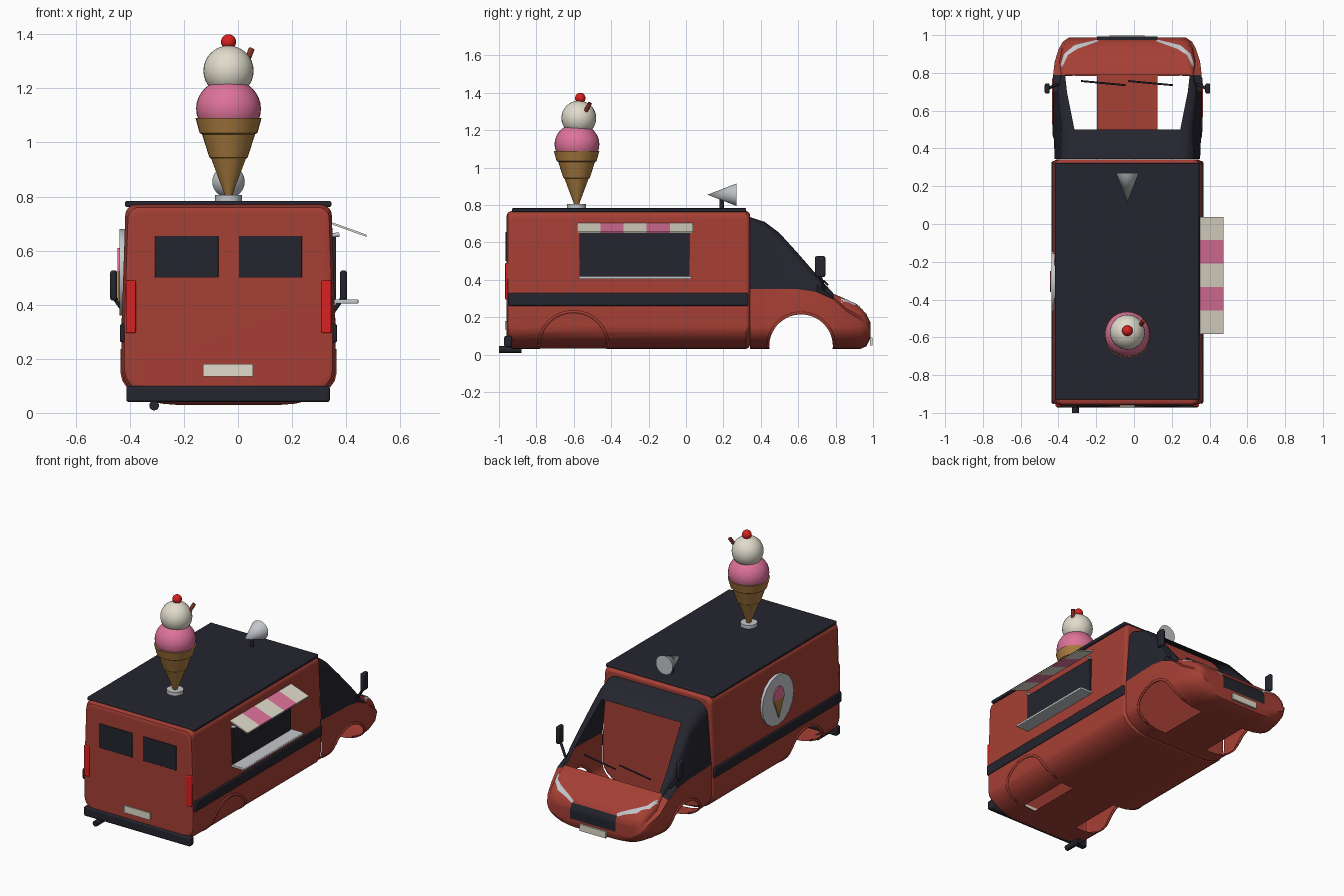
import bpy, bmesh, math
from mathutils import Vector
from mathutils.bvhtree import BVHTree

cube = bpy.data.objects.get("Cube")
if cube:
    bpy.data.objects.remove(cube, do_unlink=True)

CX = -0.035          # centre line of the van
FLOOR = 0.03
parts = []


def material(name, r, g, b):
    m = bpy.data.materials.new(name)
    m.use_nodes = True
    m.diffuse_color = (r, g, b, 1)
    m.node_tree.nodes["Principled BSDF"].inputs["Base Color"].default_value = (r, g, b, 1)
    return m


RED = material("body red", 0.38, 0.05, 0.035)
DARK = material("dark trim", 0.018, 0.018, 0.028)
LAMP = material("bright red", 0.7, 0.015, 0.015)
CREAM = material("cream", 0.75, 0.71, 0.6)
PINK = material("pink", 0.73, 0.17, 0.32)
WAFFLE = material("waffle brown", 0.4, 0.2, 0.05)
GREY = material("light grey", 0.55, 0.57, 0.6)
CHOC = material("chocolate", 0.22, 0.03, 0.02)


def finish(name, bm, *mats):
    bmesh.ops.recalc_face_normals(bm, faces=bm.faces)
    me = bpy.data.meshes.new(name)
    bm.to_mesh(me)
    bm.free()
    for m in mats:
        me.materials.append(m)
    ob = bpy.data.objects.new(name, me)
    bpy.context.collection.objects.link(ob)
    parts.append(ob)
    return ob


def box(name, mat, x, y, z, bevel=0.0):
    bm = bmesh.new()
    bmesh.ops.create_cube(bm, size=1)
    for v in bm.verts:
        v.co = [(a + b) / 2 + c * (b - a) for (a, b), c in zip((x, y, z), v.co)]
    ob = finish(name, bm, mat)
    if bevel:
        mod = ob.modifiers.new("soft edges", "BEVEL")
        mod.width, mod.segments = bevel, 3
    return ob


def tube(name, mat, start, end, r):
    a, b = Vector(start), Vector(end)
    bm = bmesh.new()
    bmesh.ops.create_cone(bm, cap_ends=True, segments=16, radius1=r, radius2=r, depth=(b - a).length)
    ob = finish(name, bm, mat)
    ob.location = (a + b) / 2
    ob.rotation_euler = (b - a).to_track_quat("Z", "Y").to_euler()
    return ob


def lathe(name, mat, profile, loc, tilt=0.0):
    bm = bmesh.new()
    vs = [bm.verts.new((r, 0, z)) for r, z in profile]
    es = [bm.edges.new(p) for p in zip(vs, vs[1:])]
    bmesh.ops.spin(bm, geom=vs + es, axis=(0, 0, 1), cent=(0, 0, 0), steps=32, angle=math.tau)
    bmesh.ops.remove_doubles(bm, verts=bm.verts, dist=1e-4)
    ob = finish(name, bm, mat)
    ob.location, ob.rotation_euler.x = loc, tilt
    return ob


def ball(name, mat, loc, r, squash=1.0):
    bm = bmesh.new()
    bmesh.ops.create_uvsphere(bm, u_segments=32, v_segments=16, radius=r)
    ob = finish(name, bm, mat)
    ob.location, ob.scale.z = loc, squash
    return ob


def ring(y, half, top_half, top, bottom, rt, belt):
    """Closed van section: rounded roof corners and a wide tub-shaped floor."""
    rz = min(0.12, belt - bottom - 0.01)
    turn = [math.pi / 2 * i / 6 for i in range(7)]
    side = [(half - 0.2 + 0.2 * math.sin(a), bottom + rz - rz * math.cos(a)) for a in turn]
    side.append((half, belt))
    side += [(top_half - rt + rt * math.cos(a), top - rt + rt * math.sin(a)) for a in turn]
    return [(CX + x, y, z) for x, z in side] + [(CX - x, y, z) for x, z in reversed(side)]


def loft(stations):
    bm = bmesh.new()
    rings = [[bm.verts.new(p) for p in ring(*s)] for s in stations]
    for a, b in zip(rings, rings[1:]):
        for i in range(len(a)):
            j = (i + 1) % len(a)
            bm.faces.new((a[i], a[j], b[j], b[i]))
    bm.faces.new(rings[0])
    bm.faces.new(rings[-1])
    bmesh.ops.recalc_face_normals(bm, faces=bm.faces)
    return bm


def drape(name, mat, rows, tree, aim, lift=0.005):
    """Lay a grid of points on a hull as a thin plate."""
    aim, bm = Vector(aim), bmesh.new()
    grid = []
    for row in rows:
        hits = [tree.ray_cast(Vector(p), aim)[0] for p in row]
        grid.append([bm.verts.new(h - aim * lift) for h in hits])
    for a, b in zip(grid, grid[1:]):
        for i in range(len(a) - 1):
            bm.faces.new((a[i], a[i + 1], b[i + 1], b[i]))
    return finish(name, bm, mat)


def refine(path, n=5):
    out = [Vector(a).lerp(Vector(b), i / n) for a, b in zip(path, path[1:]) for i in range(n)]
    return out + [Vector(path[-1])]


def open_arches(ob, y, r, axle=0.045, inner=0.16):
    """Cut both wheel openings and drop the cut walls, leaving a hollow shell."""
    bm = bmesh.new()
    for s in (-1, 1):
        new = bmesh.ops.create_cone(bm, cap_ends=True, segments=64, radius1=r, radius2=r, depth=0.4)["verts"]
        for v in new:
            v.co = (CX + s * (inner + 0.2) + v.co.z, y + v.co.x, axle + v.co.y)
    cutter = finish("arch_cutter", bm)
    parts.remove(cutter)
    mod = ob.modifiers.new("arches", "BOOLEAN")
    mod.object, mod.operation, mod.solver = cutter, "DIFFERENCE", "EXACT"
    deps = bpy.context.evaluated_depsgraph_get()
    mesh = bpy.data.meshes.new_from_object(ob.evaluated_get(deps))
    ob.modifiers.clear()
    ob.data = mesh
    bpy.data.objects.remove(cutter, do_unlink=True)
    bm = bmesh.new()
    bm.from_mesh(mesh)

    def is_cut(f):
        on_rim = all(abs(math.hypot(v.co.y - y, v.co.z - axle) - r) < 0.002 for v in f.verts)
        on_cap = all(abs(abs(v.co.x - CX) - inner) < 0.002 for v in f.verts)
        return (on_rim and abs(f.normal.x) < 0.1) or (on_cap and abs(f.normal.x) > 0.9)

    def is_open(f):
        c = f.calc_center_median()
        screen = 0.5 < c.y < 0.79 and c.z > 0.3 and f.normal.z > 0.3 and abs(c.x - CX) < 0.2
        return ob.name == "cab" and (screen or (c.y < 0.36 and f.normal.y < -0.9))

    doomed = [f for f in bm.faces if is_cut(f) or is_open(f)]
    bmesh.ops.delete(bm, geom=doomed, context="FACES")
    bm.to_mesh(mesh)
    bm.free()


# Cargo box and cab shells, each with its arch lips
ends = [(-0.96, 0.03), (-0.952, 0.01), (-0.93, 0), (0.32, 0), (0.335, 0.008), (0.342, 0.02)]
cargo = loft([(y, 0.395 - i, 0.382 - i, 0.77 - i, FLOOR + i, 0.04, 0.33) for y, i in ends])
cab = loft([
    (0.343, 0.385, 0.36, 0.735, FLOOR, 0.08, 0.35),
    (0.42, 0.388, 0.355, 0.71, FLOOR, 0.08, 0.35),
    (0.5, 0.392, 0.35, 0.65, FLOOR, 0.07, 0.35),
    (0.6, 0.395, 0.36, 0.54, FLOOR, 0.06, 0.35),
    (0.7, 0.395, 0.37, 0.425, FLOOR, 0.05, 0.335),
    (0.79, 0.393, 0.35, 0.325, FLOOR, 0.02, 0.295),
    (0.86, 0.385, 0.36, 0.295, FLOOR, 0.05, 0.23),
    (0.93, 0.362, 0.345, 0.255, FLOOR, 0.05, 0.19),
    (0.965, 0.342, 0.33, 0.215, 0.045, 0.045, 0.16),
    (0.987, 0.31, 0.3, 0.17, 0.09, 0.03, 0.13)])
for f in cab.faces:
    low = min(v.co.z for v in f.verts)
    f.material_index = int(low > 0.29 and f.calc_center_median().y < 0.79)
cab_tree = BVHTree.FromBMesh(cab)
for name, bm, y, r in (("cargo_body", cargo, -0.602, 0.178), ("cab", cab, 0.615, 0.17)):
    tree = BVHTree.FromBMesh(bm)
    for s, label in ((-1, "right"), (1, "left")):
        rows = [[(CX + s, y + q * math.cos(a), 0.045 + q * math.sin(a)) for q in (r, r + 0.014)]
                for a in (math.pi * i / 32 for i in range(33))]
        lip = drape(f"{name}_{label}_arch_lip", RED, rows, tree, (-s, 0, 0))
        lip.modifiers.new("thickness", "SOLIDIFY").thickness = 0.008
    shell = finish(name, bm, RED, DARK)
    open_arches(shell, y, r)
    shell.modifiers.new("even shading", "WEIGHTED_NORMAL").keep_sharp = True

# Trim around the cargo box
box("roof_panel", DARK, (CX - 0.383, CX + 0.38), (-0.93, 0.322), (0.762, 0.783), 0.006)
box("rear_bumper", DARK, (CX - 0.378, CX + 0.375), (-0.972, -0.93), (0.04, 0.1), 0.01)
tube("exhaust_pipe", DARK, (-0.31, -1, 0.027), (-0.31, -0.88, 0.027), 0.018)
tube("exhaust_hanger", DARK, (-0.31, -0.945, 0.03), (-0.31, -0.945, 0.09), 0.012)
box("rear_number_plate", CREAM, (-0.13, 0.055), (-0.968, -0.955), (0.135, 0.18))
for s, label in ((-1, "right"), (1, "left")):
    def across(a, b):
        return sorted((CX + s * a, CX + s * b))
    box(f"{label}_belt_strip", DARK, across(0.38, 0.402), (-0.952, 0.333), (0.26, 0.33), 0.01)
    box(f"{label}_rear_window", DARK, across(0.038, 0.272), (-0.966, -0.955), (0.5, 0.655), 0.003)
    box(f"{label}_tail_light", LAMP, across(0.343, 0.38), (-0.967, -0.93), (0.295, 0.49), 0.005)
    box(f"{label}_mirror", DARK, across(0.412, 0.438), (0.69, 0.745), (0.415, 0.527), 0.01)
    tube(f"{label}_mirror_arm", DARK, (CX + s * 0.37, 0.74, 0.35), (CX + s * 0.425, 0.715, 0.43), 0.008)
    # Headlight slivers
    outer = refine([(0.357, 0.83), (0.335, 0.9), (0.28, 0.947), (0.155, 0.977)])
    inner = refine([(0.345, 0.83), (0.315, 0.895), (0.265, 0.927), (0.155, 0.967)])
    rows = [[(CX + s * p[0], p[1], 1) for p in pair] for pair in zip(outer, inner)]
    drape(f"{label}_headlight", GREY, rows, cab_tree, (0, 0, -1))

# Nose details and wipers
rows = [[(CX + 0.16 * i / 4, 2, 0.108 + 0.012 * k) for i in range(-4, 5)] for k in range(9)]
drape("grille", DARK, rows, cab_tree, (0, -1, 0))
box("front_number_plate", CREAM, (-0.13, 0.055), (0.985, 0.998), (0.05, 0.092))
for x, label in ((-0.28, "right"), (-0.03, "left")):
    tube(f"{label}_wiper", DARK, (x, 0.757, 0.375), (x + 0.235, 0.735, 0.395), 0.005)

# Serving hatch with striped awning and shelf
box("hatch_window", DARK, (0.34, 0.362), (-0.57, 0.02), (0.42, 0.65))
box("hatch_shelf", GREY, (0.35, 0.445), (-0.575, 0.03), (0.404, 0.42), 0.004)
for i in range(5):
    y = -0.582 + 0.124 * i
    panel = box(f"awning_stripe_{i}", PINK if i % 2 else CREAM, (0.35, 0.475), (y, y + 0.124), (0.696, 0.704))
    for v in panel.data.vertices:
        v.co.z -= (v.co.x - 0.35) * 0.36
for y in (-0.56, 0.01):
    tube("awning_bracket", GREY, (0.34, y, 0.655), (0.375, y, 0.66), 0.008)

# Round sign on the right side, built from thin stacked plates
SX, SY, SZ = CX - 0.393, -0.305, 0.52
tube("sign_disc", GREY, (SX + 0.01, SY, SZ), (SX - 0.01, SY, SZ), 0.16).data.materials[0] = GREY
disc = bpy.data.objects["sign_disc"]
disc.modifiers.new("round", "SUBSURF").levels = 0
wedge = [(-0.05, 0.005), (0.05, 0.005), (0, -0.11)]
dome = [(0.055 * math.cos(a), 0.005 + 0.085 * math.sin(a)) for a in (math.pi * i / 16 for i in range(17))]
for name, mat, outline in (("sign_cone", WAFFLE, wedge), ("sign_scoop", PINK, dome)):
    bm = bmesh.new()
    face = bm.faces.new([bm.verts.new((SX - 0.011, SY + u, SZ + w)) for u, w in outline])
    out = bmesh.ops.extrude_face_region(bm, geom=[face])["geom"]
    bmesh.ops.translate(bm, verts=[g for g in out if isinstance(g, bmesh.types.BMVert)], vec=(-0.007, 0, 0))
    finish(name, bm, mat)
disc.modifiers.clear()

# Roof ice cream
IY = -0.585
tube("cone_base", GREY, (CX, IY, 0.78), (CX, IY, 0.805), 0.05)
lathe("waffle_cone", WAFFLE, [(0, 0.8), (0.012, 0.8), (0.064, 0.94), (0.071, 0.945), (0.098, 1.03),
      (0.107, 1.035), (0.122, 1.09), (0, 1.09)], (CX, IY, 0))
ball("pink_scoop", PINK, (CX, IY + 0.002, 1.125), 0.12, 0.92)
ball("cream_scoop", CREAM, (CX, IY + 0.012, 1.265), 0.093)
ball("cherry", LAMP, (CX, IY + 0.02, 1.372), 0.028)
tube("chocolate_stick", CHOC, (0.025, -0.548, 1.28), (0.05, -0.513, 1.345), 0.011)

# Loudspeaker horn
lathe("horn", GREY, [(0, 0), (0.06, 0), (0, 0.155)], (CX, 0.27, 0.855), math.pi / 2)
tube("horn_post", DARK, (CX, 0.19, 0.775), (CX, 0.19, 0.84), 0.012)

# Smooth shading with crisp edges
for ob in parts:
    ob.select_set(True)
bpy.context.view_layer.objects.active = parts[0]
bpy.ops.object.shade_smooth_by_angle(angle=math.radians(32))
